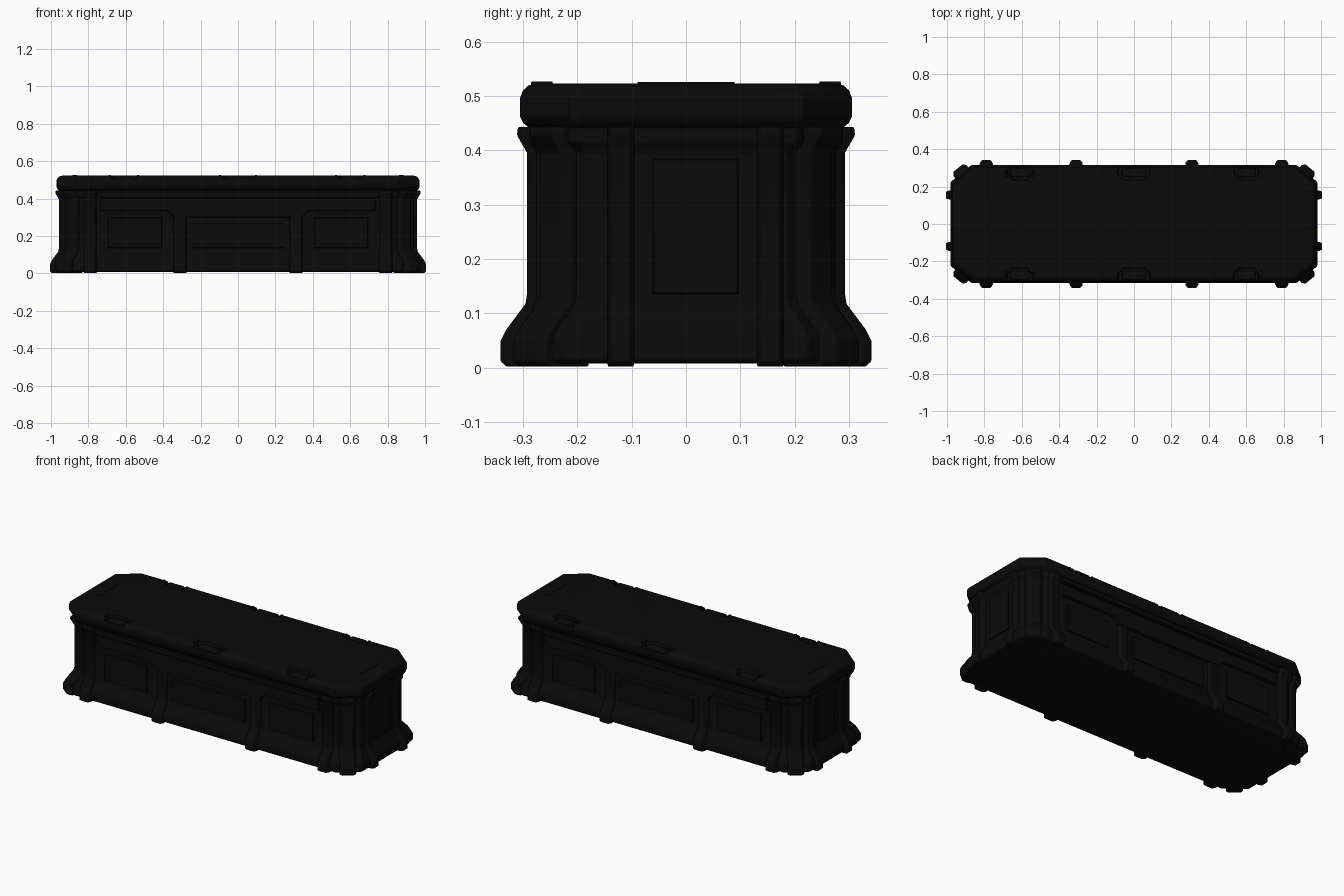
import bpy, bmesh, math
from mathutils import Vector

if "Cube" in bpy.data.objects:
    bpy.data.objects.remove(bpy.data.objects["Cube"])

HX, HY, CX, CY = 0.94, 0.275, 0.11, 0.09   # octagonal wall plan

black = bpy.data.materials.new("black")
black.diffuse_color = (0.003, 0.003, 0.003, 1)
black.use_nodes = True
black.node_tree.nodes["Principled BSDF"].inputs["Base Color"].default_value = black.diffuse_color


def make(name, verts, faces, bevel=0):
    me = bpy.data.meshes.new(name)
    bm = bmesh.new()
    vs = [bm.verts.new(v) for v in verts]
    for f in faces:
        bm.faces.new([vs[i] for i in f])
    bmesh.ops.recalc_face_normals(bm, faces=bm.faces)
    bm.to_mesh(me)
    bm.free()
    ob = bpy.data.objects.new(name, me)
    bpy.context.collection.objects.link(ob)
    me.materials.append(black)
    if bevel:
        m = ob.modifiers.new("bevel", 'BEVEL')
        m.width, m.segments, m.limit_method = bevel, 2, 'ANGLE'
    return ob


def loft(name, rings, bevel=0):
    n = len(rings[0])
    verts = [v for r in rings for v in r]
    faces = [range(n), range((len(rings) - 1) * n, len(rings) * n)]
    for k in range(len(rings) - 1):
        for i in range(n):
            j = (i + 1) % n
            faces.append((k * n + i, k * n + j, (k + 1) * n + j, (k + 1) * n + i))
    return make(name, verts, faces, bevel)


def octagon(o, z):
    x, y = HX + o, HY + o
    q = [(x, y - CY), (x - CX, y)]
    pts = q + [(-a, b) for a, b in q[::-1]]
    pts += [(-a, -b) for a, b in pts]
    return [(a, b, z) for a, b in pts]


def on_wall(base, normal, u, off, z):
    n = Vector(normal).normalized()
    t = Vector((-n.y, n.x))
    p = Vector(base) + n * off + t * u
    return (p.x, p.y, z)


def pilaster(name, base, normal, w, profile):
    # vertical rib with sloping flanks that follows the wall profile
    rings = []
    for off, z in profile:
        rings.append([on_wall(base, normal, u, o, z) for u, o in
                      ((-w, -0.03), (-w, off - 0.016), (-w * 0.7, off),
                       (w * 0.7, off), (w, off - 0.016), (w, -0.03))])
    return loft(name, rings, 0.003)


def plate(name, base, normal, outline, off, slope=0.008):
    # raised plate on a wall; outline is given as (along wall, z)
    cu = sum(p[0] for p in outline) / len(outline)
    cz = sum(p[1] for p in outline) / len(outline)
    rings = [[on_wall(base, normal, u, -0.02, z) for u, z in outline]]
    rings.append([on_wall(base, normal,
                          u - math.copysign(slope, u - cu), off,
                          z - math.copysign(slope, z - cz)) for u, z in outline])
    return loft(name, rings)


def rect(u0, u1, z0, z1):
    return [(u0, z0), (u1, z0), (u1, z1), (u0, z1)]


# body with flared foot
loft("body", [octagon(o, z) for o, z in
              [(0.03, 0.008), (0.04, 0.015), (0.04, 0.055), (0.03, 0.075), (0.006, 0.11),
               (0.0, 0.13), (0.0, 0.395), (0.014, 0.415), (0.014, 0.445)]], 0.004)

# lid with rounded rim
lid = loft("lid", [octagon(o, z) for o, z in
                   [(0.012, 0.44), (0.024, 0.45), (0.03, 0.462), (0.03, 0.497),
                    (0.025, 0.51), (0.015, 0.519), (0.0, 0.523)]])

# latch recesses in the lid edge, each with a latch block
cutters = []
for s in (-1, 1):
    for x, w in ((-0.61, 0.07), (0, 0.09), (0.6, 0.07)):
        def trap(k, y0, z):
            a = w - k
            pts = [(-a, 0.32), (-a, y0 + 0.03), (-a + 0.025, y0), (a - 0.025, y0), (a, y0 + 0.03), (a, 0.32)]
            return [(x + u, s * v, z) for u, v in pts]
        cutters.append(loft("latch_cutter", [trap(0.006, 0.238, 0.503), trap(0, 0.232, 0.54)]))
        block = [(x - w * 0.7, 0.252), (x + w * 0.7, 0.252), (x + w * 0.7, 0.297), (x - w * 0.7, 0.297)]
        loft("latch", [[(a, s * b, z) for a, b in block] for z in (0.48, 0.516)], 0.006)
        for e in (-1, 1):
            cx = x + e * (w + 0.006)
            lip = [(cx - 0.006, 0.245), (cx + 0.006, 0.245), (cx + 0.006, 0.285), (cx - 0.006, 0.285)]
            loft("latch_lip", [[(a, s * b, z) for a, b in lip] for z in (0.5, 0.527)], 0.003)
for c in cutters:
    m = lid.modifiers.new("recess", 'BOOLEAN')
    m.object, m.operation, m.solver = c, 'DIFFERENCE', 'EXACT'
    c.hide_render = True
bpy.context.view_layer.objects.active = lid
for m in list(lid.modifiers):
    bpy.ops.object.modifier_apply(modifier=m.name)
for c in cutters:
    bpy.data.objects.remove(c)

foot = [(0.055, 0.002), (0.066, 0.012), (0.066, 0.05), (0.056, 0.07), (0.02, 0.118)]
full = foot + [(0.017, 0.14), (0.017, 0.395), (0.036, 0.428), (0.034, 0.443)]
short = foot + [(0.014, 0.14), (0.014, 0.32)]

for s in (-1, 1):
    side, n = (0, s * HY), (0, s)
    # long side ribs
    for x in (-0.79, 0.79):
        pilaster("side_rib", (x, s * HY), n, 0.035, full)
    for x in (-0.31, 0.31):
        pilaster("middle_rib", (x, s * HY), n, 0.035, short)
    # upper rail, deeper in the middle
    plate("upper_rail", side, n, [(-0.74, 0.33), (-0.38, 0.33), (-0.35, 0.295), (0.35, 0.295),
                                  (0.38, 0.33), (0.74, 0.33), (0.74, 0.408), (-0.74, 0.408)], 0.016)
    plate("rail_strip", side, n, rect(-0.75, 0.75, 0.405, 0.44), 0.026, 0.005)
    # wall panels
    plate("middle_panel", side, n, rect(-0.25, 0.25, 0.13, 0.275), 0.008)
    for e in (-1, 1):
        plate("side_panel", side, n, rect(e * 0.55 - 0.15, e * 0.55 + 0.15, 0.13, 0.305), 0.007)
    # end ribs and end panel
    end, n = (s * HX, 0), (s, 0)
    for y in (0.155, -0.12):
        pilaster("end_rib", (s * HX, y), n, 0.024, full)
    plate("end_panel", end, n, rect(s * 0.017 - 0.085, s * 0.017 + 0.085, 0.13, 0.39), 0.006)
    grip = [(s * 0.86, -0.09), (s * 0.885, -0.08), (s * 0.885, 0.08), (s * 0.86, 0.09)]
    loft("lid_end_strip", [[(a, b, z) for a, b in grip] for z in (0.51, 0.526)], 0.002)
    # corner posts
    for t in (-1, 1):
        base = (s * (HX - CX / 2), t * (HY - CY / 2))
        pilaster("corner_post", base, (s * CY, t * CX), 0.045,
                 [(o * 1.3 + 0.003, z) for o, z in full])

# smooth shading with sharp edges
bpy.ops.object.select_all(action='SELECT')
bpy.ops.object.shade_smooth_by_angle(angle=math.radians(35))
